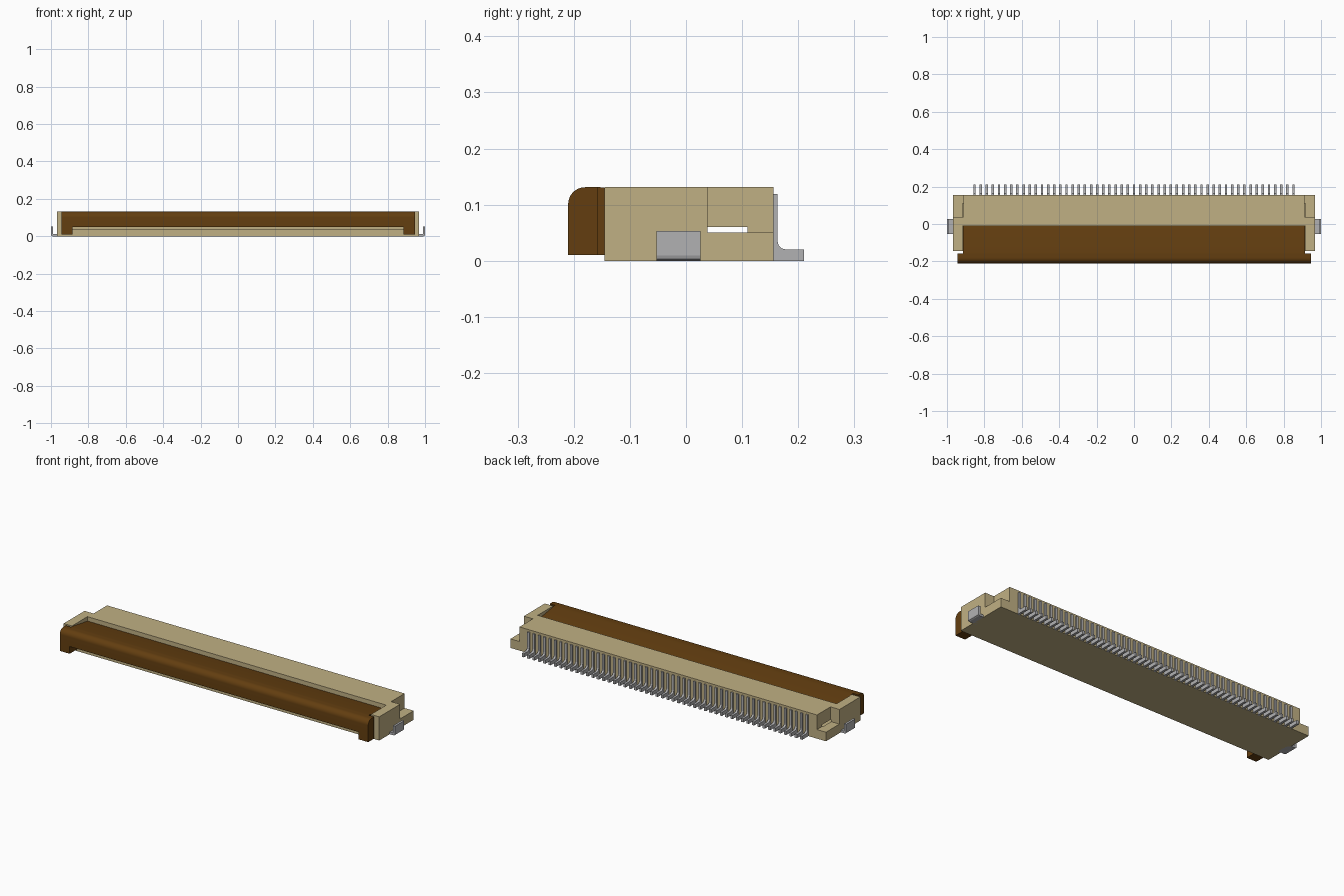
import bpy, bmesh, math

cube = bpy.data.objects.get("Cube")
if cube:
    bpy.data.objects.remove(cube, do_unlink=True)


def material(name, rgb):
    m = bpy.data.materials.new(name)
    m.use_nodes = True
    m.diffuse_color = (*rgb, 1)
    m.node_tree.nodes["Principled BSDF"].inputs["Base Color"].default_value = (*rgb, 1)
    return m


BEIGE = material("beige plastic", (0.53, 0.435, 0.23))
BROWN = material("brown plastic", (0.125, 0.048, 0.005))
METAL = material("grey metal", (0.44, 0.44, 0.45))


def add_prism(bm, profile, x0, x1):
    """Extrude a (y, z) profile along x."""
    start = [bm.verts.new((x0, y, z)) for y, z in profile]
    end = [bm.verts.new((x1, y, z)) for y, z in profile]
    n = len(profile)
    bm.faces.new(start)
    bm.faces.new(end[::-1])
    for i in range(n):
        j = (i + 1) % n
        bm.faces.new((start[j], start[i], end[i], end[j]))


def rect(y0, y1, z0, z1):
    return [(y0, z0), (y1, z0), (y1, z1), (y0, z1)]


def make(name, prisms, mat):
    bm = bmesh.new()
    for profile, x0, x1 in prisms:
        add_prism(bm, profile, x0, x1)
    bmesh.ops.recalc_face_normals(bm, faces=bm.faces)
    mesh = bpy.data.meshes.new(name)
    bm.to_mesh(mesh)
    bm.free()
    mesh.materials.append(mat)
    ob = bpy.data.objects.new(name, mesh)
    bpy.context.collection.objects.link(ob)
    return ob


def activate(ob):
    bpy.ops.object.select_all(action='DESELECT')
    ob.select_set(True)
    bpy.context.view_layer.objects.active = ob


def carve(ob, prisms):
    """Cut prisms out of an object and discard the cutter."""
    cutter = make("cutter", prisms, ob.data.materials[0])
    cutter.hide_render = True
    mod = ob.modifiers.new("carve", 'BOOLEAN')
    mod.operation = 'DIFFERENCE'
    mod.solver = 'EXACT'
    mod.object = cutter
    activate(ob)
    bpy.ops.object.modifier_apply(modifier=mod.name)
    bpy.data.objects.remove(cutter, do_unlink=True)


# Housing: block with an open front cavity, a cable slot and notched rear corners
housing = make("housing", [(rect(-0.145, 0.156, 0, 0.131), -0.967, 0.967)], BEIGE)
cavity = [(-0.3, 0.04), (0.11, 0.04), (0.11, 0.06), (-0.01, 0.06), (-0.01, 0.3), (-0.3, 0.3)]
notch = rect(0.038, 0.3, 0.05, 0.3)
carve(housing, [(cavity, -0.916, 0.916)])
carve(housing, [(notch, -1.1, -0.912), (notch, 0.912, 1.1)])

# Locking lever: rounded front edge, top sloping down into the cavity
R = 0.03
arc = [(-0.18 - R * math.sin(a), 0.101 + R * math.cos(a))
       for a in (math.radians(9 * i) for i in range(11))]
lever_profile = arc + [(-0.21, 0.01), (-0.1455, 0.01), (-0.1455, 0.05),
                       (-0.012, 0.05), (-0.012, 0.108), (-0.152, 0.131)]
lever = make("locking_lever", [(lever_profile, -0.945, 0.945)], BROWN)
shoulder = rect(-0.158, 0.1, -0.1, 0.3)
carve(lever, [(shoulder, -1.1, -0.913), (shoulder, 0.913, 1.1)])
carve(lever, [(rect(-0.3, 0.1, -0.1, 0.05), -0.885, 0.885)])
activate(lever)
bpy.ops.object.shade_smooth_by_angle(angle=math.radians(30))

# Row of L-shaped contact pins along the back
PINS, PITCH, WIDTH = 53, 0.0328, 0.013
pin = [(0.15, 0), (0.21, 0), (0.21, 0.02), (0.178, 0.02), (0.1705, 0.022),
       (0.165, 0.0275), (0.163, 0.035), (0.163, 0.119), (0.15, 0.119)]
centres = [(i - (PINS - 1) / 2) * PITCH for i in range(PINS)]
make("contact_pins", [(pin, x - WIDTH / 2, x + WIDTH / 2) for x in centres], METAL)

# Bent solder tabs on both ends: (x, z) profile extruded along y
tab = [(0.95, 0), (0.992, 0), (0.998, 0.003), (1.0, 0.009), (1.0, 0.053),
       (0.988, 0.053), (0.988, 0.012), (0.95, 0.012)]
for name, side in (("left_solder_tab", 1), ("right_solder_tab", -1)):
    ob = make(name, [(tab, -0.053, 0.026)], METAL)
    for v in ob.data.vertices:
        y, x, z = v.co
        v.co = (side * x, y, z)
    bm = bmesh.new()
    bm.from_mesh(ob.data)
    bmesh.ops.recalc_face_normals(bm, faces=bm.faces)
    bm.to_mesh(ob.data)
    bm.free()
